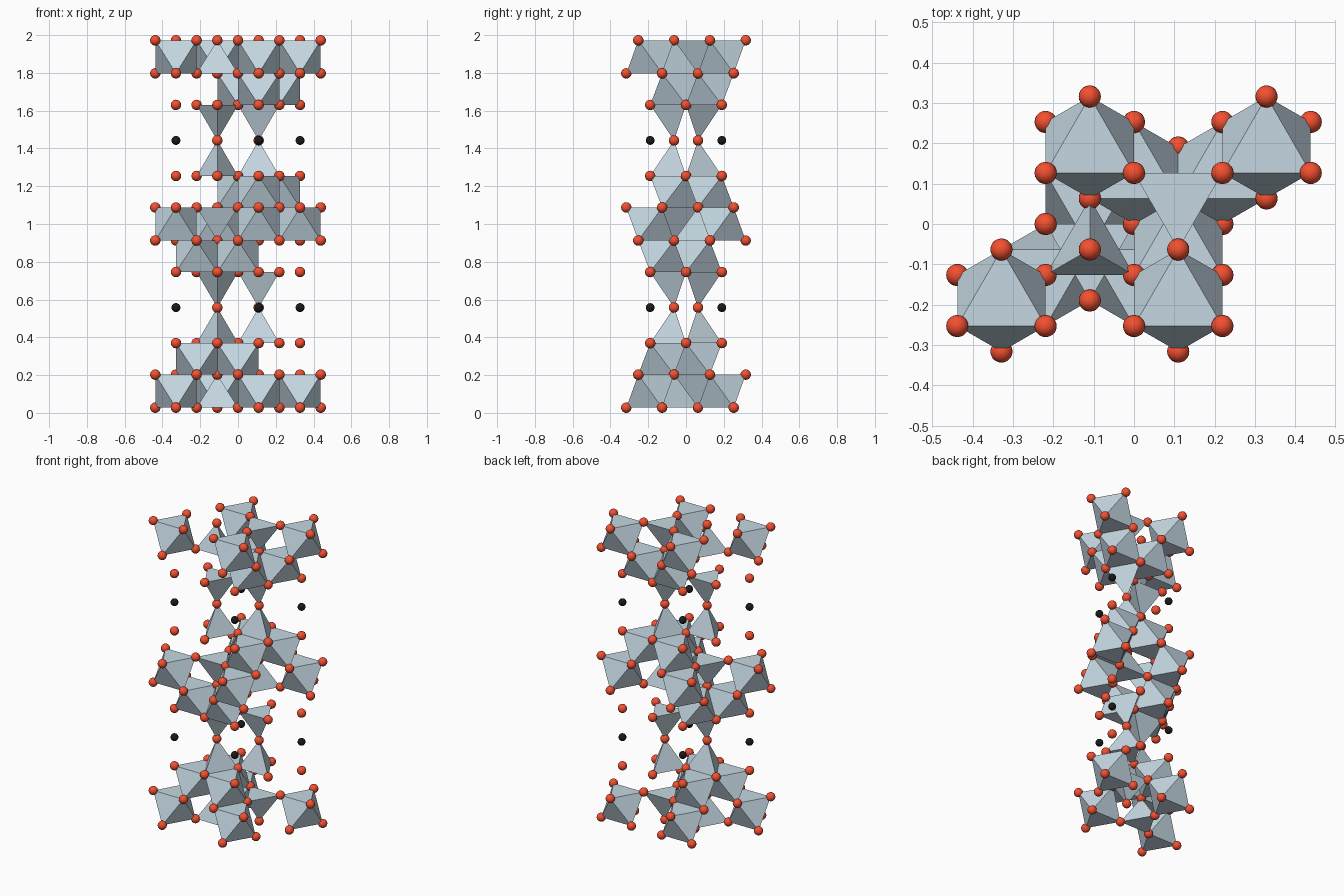
import bpy, bmesh, math

if "Cube" in bpy.data.objects:
    bpy.data.objects.remove(bpy.data.objects["Cube"])

# Lattice measures
A = 0.438                    # cell edge
HX = A / 4                   # half spacing of the ball layers
T = A / (4 * math.sqrt(3))   # third of a row spacing
H1, H2, Q = 0.0875, 0.2545, 0.4425   # layer offsets and quarter cell height
SLABS = [(1 - 2 * Q, 1), (1.0, -1), (1 + 2 * Q, 1)]
MIRRORS = [(1 - Q, 1), (1 + Q, -1)]
CORNERS = [(-3 * HX, -3 * T), (HX, -3 * T), (-HX, 3 * T), (3 * HX, 3 * T)]
B, C = (-HX, -T), (HX, T)
SIDE = [(-HX, T), (0, -2 * T), (-2 * HX, -2 * T)]


def material(name, color):
    m = bpy.data.materials.new(name)
    m.diffuse_color = color
    m.use_nodes = True
    m.node_tree.nodes["Principled BSDF"].inputs["Base Color"].default_value = m.diffuse_color
    return m


blue = material("pale_blue", (0.56, 0.68, 0.76, 1))
red = material("red", (0.9, 0.08, 0.03, 1))
black = material("black", (0.01, 0.01, 0.01, 1))
balls = {}


def tri(p, z, s):
    """Triangle of ball positions pointing to +y (s=1) or -y (s=-1)."""
    x, y = p
    return [(x, y + 2 * T * s, z), (x - HX, y - T * s, z), (x + HX, y - T * s, z)]


def solid(name, pts):
    """Convex flat-faced polyhedron; its corners are remembered as balls."""
    bm = bmesh.new()
    vs = [bm.verts.new(p) for p in pts]
    bmesh.ops.convex_hull(bm, input=vs)
    bmesh.ops.recalc_face_normals(bm, faces=bm.faces)
    me = bpy.data.meshes.new(name)
    bm.to_mesh(me)
    bm.free()
    me.materials.append(blue)
    bpy.context.collection.objects.link(bpy.data.objects.new(name, me))
    for p in pts:
        add_ball(p)


def add_ball(p):
    balls[tuple(round(c, 3) + 0.0 for c in p)] = p


def octahedron(name, p, lo, hi, s):
    solid(name, tri(p, lo, -s) + tri(p, hi, s))


def tetrahedron(name, p, apex_z, base_z, s):
    solid(name, [(p[0], p[1], apex_z)] + tri(p, base_z, s))


def ball_mesh(name, r, mat):
    bm = bmesh.new()
    bmesh.ops.create_uvsphere(bm, u_segments=20, v_segments=12, radius=r)
    for f in bm.faces:
        f.smooth = True
    me = bpy.data.meshes.new(name)
    bm.to_mesh(me)
    bm.free()
    me.materials.append(mat)
    return me


def place(name, me, p):
    o = bpy.data.objects.new(name, me)
    o.location = p
    bpy.context.collection.objects.link(o)


# Central slabs: corner octahedra and two opposed tetrahedra
for zc, s in SLABS:
    for p in CORNERS:
        octahedron("corner_octahedron", p, zc - H1, zc + H1, s)
    tetrahedron("slab_tetrahedron", B, zc + s * H1, zc - s * H1, 1)
    tetrahedron("slab_tetrahedron", C, zc - s * H1, zc + s * H1, -1)

# Around each open plane: side octahedra, tip-to-tip tetrahedra, black balls
dark = ball_mesh("black_ball", 0.0235, black)
for zm, k in MIRRORS:
    for d in (-1, 1):
        zk, zl = zm + d * (Q - H2), zm + d * (Q - H1)
        for x, y in SIDE:
            octahedron("side_octahedron", (k * x, k * y),
                       min(zk, zl), max(zk, zl), -d * k)
        tetrahedron("bridge_tetrahedron", B, zm, zk, -1)
        tetrahedron("bridge_tetrahedron", C, zm, zk, 1)
        for x, y in CORNERS:
            add_ball((x, y, zk))
    for x, y in CORNERS:
        place("black_ball", dark, (x, y, zm))

# Red balls at every polyhedron corner
bright = ball_mesh("red_ball", 0.0275, red)
for p in balls.values():
    place("red_ball", bright, p)
